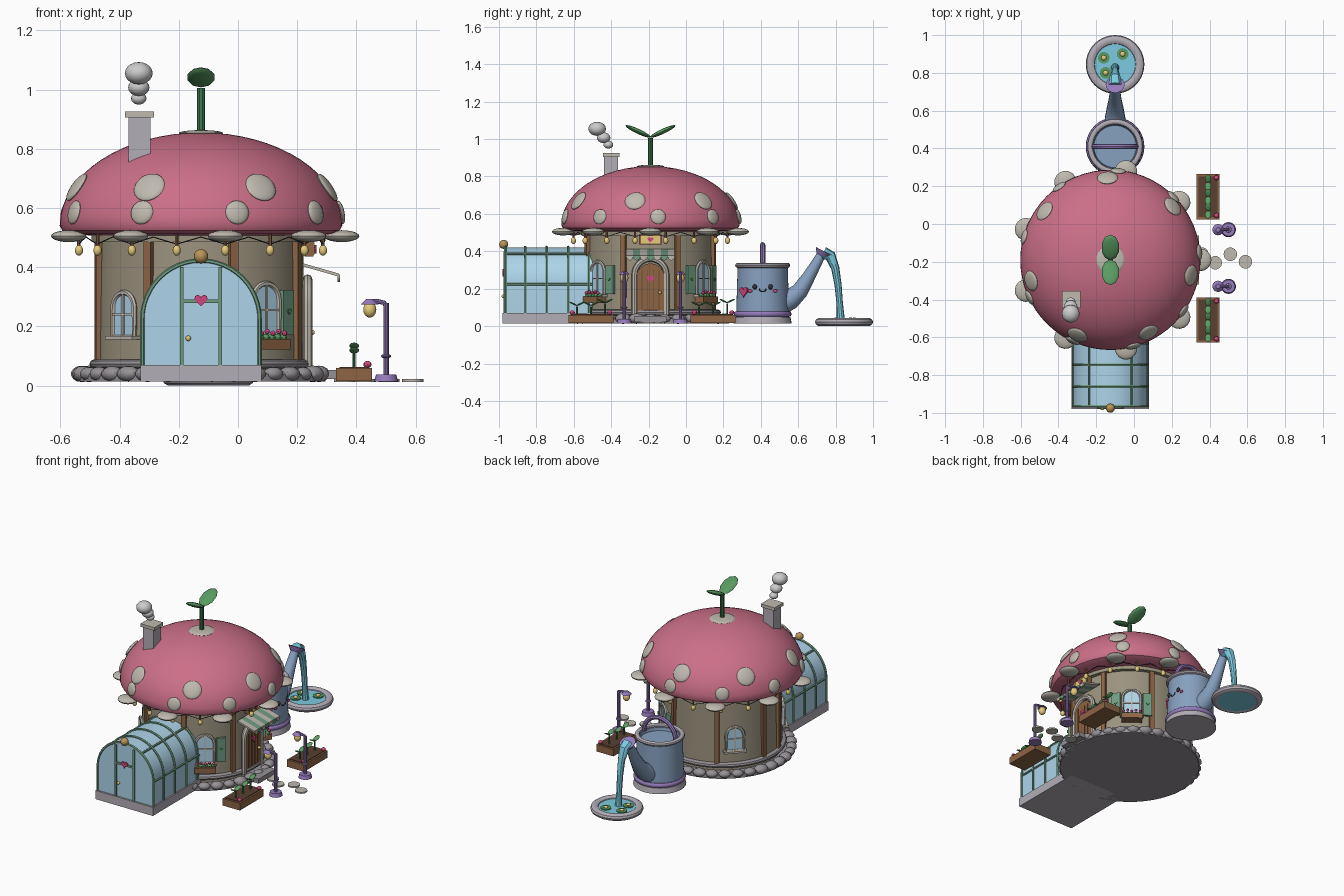
import bpy, bmesh, math, random
from math import sin, cos, pi, radians as rad
from mathutils import Matrix, Vector

if "Cube" in bpy.data.objects:
    bpy.data.objects.remove(bpy.data.objects["Cube"])
random.seed(4)
PARTS = {}
T = lambda x, y, z: Matrix.Translation((x, y, z))
RZ = lambda a: Matrix.Rotation(rad(a), 4, 'Z')
RY = lambda a: Matrix.Rotation(rad(a), 4, 'Y')
RX = lambda a: Matrix.Rotation(rad(a), 4, 'X')
I = Matrix()
CX, CY = -0.125, -0.19
PINK, CREAM, WALL, WOOD = (.6, .16, .25), (.52, .49, .43), (.33, .29, .21), (.27, .13, .06)
GREEN, LEAF, GLASS, STONE = (.16, .33, .22), (.1, .33, .12), (.42, .66, .82), (.3, .28, .3)
PURPLE, GOLD, BLUE, WATER = (.3, .2, .5), (.8, .6, .2), (.24, .35, .52), (.2, .6, .75)
HOT, DARK, GREY = (.65, .06, .2), (.03, .03, .05), (.45, .42, .47)

def part(name, color):
    if name not in PARTS:
        PARTS[name] = (bmesh.new(), color)
    return PARTS[name][0]

def ball(p, M, s, u=16, v=10):
    bmesh.ops.create_uvsphere(part(*p), u_segments=u, v_segments=v, radius=1,
                              matrix=M @ Matrix.Diagonal((*s, 1)))

def box(p, M, s):
    bmesh.ops.create_cube(part(*p), size=1, matrix=M @ Matrix.Diagonal((*s, 1)))

def grid(bm, rings, close_u, close_v, caps=False):
    n, m = len(rings), len(rings[0])
    vs = [[bm.verts.new(c) for c in r] for r in rings]
    for i in range(n if close_u else n - 1):
        for j in range(m if close_v else m - 1):
            a, b = (i + 1) % n, (j + 1) % m
            bm.faces.new((vs[i][j], vs[i][b], vs[a][b], vs[a][j]))
    if caps:
        bm.faces.new(vs[0]); bm.faces.new(vs[-1])

def lathe(p, prof, M, n=40, closed=False):
    grid(part(*p), [[M @ Vector((r * cos(2*pi*k/n), r * sin(2*pi*k/n), z)) for r, z in prof]
                    for k in range(n)], True, closed)

def cyl(p, M, r, z0, z1, n=20, r2=None):
    lathe(p, [(0, z0), (r, z0), (r if r2 is None else r2, z1), (0, z1)], M, n)

def ring(p, M, R, z, a, b, n=40):
    lathe(p, [(R + a * cos(t * pi / 5), z + b * sin(t * pi / 5)) for t in range(10)], M, n, True)

def tube(p, pts, rr, M=I, n=8, closed=False):
    pts = [Vector(q) for q in pts]
    N = len(pts)
    tan = [(pts[(i+1) % N] - pts[i-1] if closed else pts[min(i+1, N-1)] - pts[max(i-1, 0)]).normalized()
           for i in range(N)]
    k = min(range(3), key=lambda a: sum(abs(t[a]) for t in tan))
    ref, rings = Vector([float(a == k) for a in range(3)]), []
    for i, (q, t) in enumerate(zip(pts, tan)):
        r = rr[i] if isinstance(rr, (list, tuple)) else rr
        u = t.cross(ref).normalized(); w = u.cross(t)
        rings.append([M @ (q + r * (u * cos(2*pi*j/n) + w * sin(2*pi*j/n))) for j in range(n)])
    grid(part(*p), rings, closed, True, not closed)

def prism(p, out, x0, x1, M):
    grid(part(*p), [[M @ Vector((x, y, z)) for y, z in out] for x in (x0, x1)], False, True, True)

def arch(w, h, n=14):  # round-topped outline standing on z=0
    r = w / 2
    return [(r, 0)] + [(r * cos(pi*i/n), h - r + r * sin(pi*i/n)) for i in range(n + 1)] + [(-r, 0)]

def heart(p, s, M, d=.008):
    prism(p, [(s * sin(t)**3, s / 16 * (13*cos(t) - 5*cos(2*t) - 2*cos(3*t) - cos(4*t)))
              for t in [2*pi*i/24 for i in range(24)]], 0, d, M)

def wall(a, z, r=.35):  # frame on the round wall: x outward, y along wall
    return T(CX, CY, 0) @ RZ(a) @ T(r, 0, z)

def sprout(p, M, h, w, l, r):  # stem with two raised leaves along y
    cyl((p + "_stem", (.05, .2, .08)), M, r, 0, h, 10)
    for s in (-1, 1):
        ball((p + "_leaves", LEAF), M @ T(0, 0, h) @ RX(s * 25) @ T(0, s * l, .005), (w, l, w * .28), 10, 8)

H = T(CX, CY, 0)
# mushroom cap, underside and spots
cap = [(.477 * cos(t), .54 + .315 * sin(t)) for t in [pi/2 * i / 16 for i in range(17)]]
lathe(("mushroom_cap", PINK), [(.34, .505), (.44, .512), (.468, .524)] + cap, H, 64)
cyl(("cap_underside", WALL), H, .37, .485, .512, 48)
for k in range(9):
    ball(("brim_discs", CREAM), wall(k * 40, .505, .475), (.06, .06, .02))
def spot(a, z, s):
    t = math.asin((z - .54) / .315)
    tilt = math.degrees(math.atan2(sin(t) * .477, cos(t) * .315))
    ball(("cap_spots", CREAM), wall(a, z, .477 * cos(t)) @ RY(-tilt), (.014, s, s))
for k in range(7):
    spot(92 + 360 / 7 * k, .67, .055)
for k in range(9):
    spot(5 + 40 * k, .585, .041)
ball(("crown_disc", CREAM), H @ T(0, 0, .853), (.075, .075, .01), 24)
sprout("roof_sprout", H @ T(0, 0, .84), .165, .048, .075, .014)
# chimney with smoke
M = T(-.333, -.4, 0)
box(("chimney", GREY), M @ T(0, 0, .79), (.075, .075, .24))
box(("chimney_top", CREAM), M @ T(0, 0, .915), (.098, .09, .02))
for y, z, r in ((-.415, .97, .026), (-.44, 1.007, .036), (-.475, 1.055, .047)):
    ball(("smoke", (.6, .6, .6)), T(-.335, y, z), (r, r, r * .8))
# round wall, footing, stones, posts
cyl(("round_wall", WALL), H, .352, .03, .5, 64, .345)
cyl(("foundation", STONE), H, .42, .015, .04, 48)
ring(("footing_ring", STONE), H, .355, .073, .022, .017, 48)
for k in range(34):
    s = random.uniform(.85, 1.1)
    ball(("foundation_stones", STONE), wall(k * 360 / 34, .04, .405), (.034 * s, .041 * s, .026 * s), 10, 7)
for a in (24, 72, 120, 168):
    for s in (-1, 1):
        box(("wall_posts", WOOD), wall(s * a, .285), (.03, .028, .42))
# windows with boxes and shutters
def window(a, w, z, h, fancy):
    M = wall(a, z, .345)
    prism(("window_glass", GLASS), arch(w, h), 0, .012, M)
    tube(("window_frames", CREAM), [(.012, y, q) for y, q in arch(w, h)], .009, M, 6, True)
    box(("window_frames", CREAM), M @ T(.012, 0, h / 2), (.012, .007, h))
    box(("window_frames", CREAM), M @ T(.012, 0, h * .5), (.012, w, .007))
    box(("window_frames", CREAM), M @ T(.018, 0, -.003), (.035, w + .03, .012))
    if not fancy:
        return
    box(("window_boxes", WOOD), M @ T(.035, 0, -.025), (.06, .125, .035))
    for i in range(5):
        y = (i - 2) * .025
        ball(("window_box_leaves", LEAF), M @ T(.04, y, -.002), (.014, .016, .012), 8, 6)
        ball(("window_box_flowers", HOT), M @ T(.05, y, .012 + .006 * (i % 2)), (.009,) * 3, 8, 6)
    for s in (-1, 1):
        S = M @ T(.005, s * (w / 2 + .04), .005) @ RZ(s * 12)
        box(("shutters", GREEN), S @ T(0, 0, h * .43), (.016, .056, h * .84))
        heart(("shutter_hearts", LEAF), .01, S @ T(.006, 0, h * .45))
for a in (52, -52):
    window(a, .11, .165, .18, True)
for a in (137, 223):
    window(a, .105, .165, .15, False)
# door, step, sign
D = wall(0, .06, .345)
prism(("door", WOOD), arch(.15, .275), 0, .022, D)
for y in (-.045, -.015, .015, .045):
    box(("door_grooves", (.15, .07, .03)), D @ T(.021, y, .12), (.006, .004, .24))
tube(("door_frame", CREAM), [(.015, y, z) for y, z in arch(.17, .3)], .016, D)
heart(("door_heart", HOT), .02, D @ T(.022, 0, .195))
ball(("door_knob", GOLD), D @ T(.03, .05, .12), (.009,) * 3)
box(("door_step", STONE), D @ T(.06, 0, -.022), (.12, .17, .03))
box(("sign_board", WOOD), wall(0, .463, .365), (.03, .12, .055))
box(("sign_face", GOLD), wall(0, .463, .378), (.01, .1, .04))
heart(("sign_heart", HOT), .016, wall(0, .463, .382))
# striped awning
for i in range(7):
    p = ("awning_green", GREEN) if i % 2 else ("awning_cream", CREAM)
    M = wall(0, .408, .345) @ T(0, (i - 3) * .037, 0)
    box(p, M @ RY(16) @ T(.062, 0, 0), (.125, .037, .01))
    prism(p, [(.0185 * cos(t), .024 * sin(t)) for t in [-pi * j / 8 for j in range(9)]], .116, .124, M @ T(0, 0, -.033))
# hanging bulbs
for k in range(16):
    M = wall(11.25 + 22.5 * k, 0, .42)
    cyl(("bulb_sockets", WOOD), M, .006, .468, .515, 8)
    ball(("bulbs", GOLD), M @ T(0, 0, .457), (.014, .014, .018), 12, 8)
tube(("bulb_wire", DARK), [wall(5.625 * k, .49 + .012 * cos(k * pi / 2), .42).translation for k in range(64)], .002, I, 5, True)
# greenhouse
G = T(CX, -.5, 0) @ RZ(-90)
box(("greenhouse_base", GREY), T(CX, -.735, .0425), (.41, .49, .055))
prism(("greenhouse_glass", GLASS), arch(.392, .35, 24), 0, .468, G @ T(0, 0, .07))
for x in (.02, .13, .245, .36, .465):
    tube(("greenhouse_ribs", GREEN), [(x, y, z + .07) for y, z in arch(.395, .352, 24)], .008, G, 6)
for a in (0, 55, 125, 180):
    y, z = .197 * cos(rad(a)), .224 + .197 * sin(rad(a))
    tube(("greenhouse_rails", GREEN), [(0, y, z), (.468, y, z)], .007, G, 6)
for y in (-.065, .065):
    box(("greenhouse_door_bars", GREEN), G @ T(.47, y, .235), (.012, .012, .33))
box(("greenhouse_door_bars", GREEN), G @ T(.47, 0, .285), (.012, .13, .011))
heart(("greenhouse_heart", HOT), .022, G @ T(.472, 0, .29))
ball(("greenhouse_knob", GOLD), G @ T(.477, -.043, .16), (.009,) * 3)
ball(("greenhouse_finial", (.5, .3, .1)), G @ T(.475, 0, .437), (.024,) * 3)
# ground planters, lamps, stepping stones
for y in (.145, -.508):
    M = T(.392, y, 0)
    box(("planter_boxes", WOOD), M @ T(0, 0, .038), (.122, .24, .045))
    box(("planter_soil", (.1, .05, .03)), M @ T(0, 0, .06), (.1, .215, .008))
    for k in (-1, 0, 1):
        sprout("planter_sprout", M @ T(0, k * .075, .06), .045 + .015 * (k == 1), .017, .024, .005)
    for k in (-1, 1):
        ball(("planter_flowers", HOT), M @ T(.045, k * .1, .072), (.014, .014, .012), 8, 6)
for y in (-.03, -.33):
    M = T(.5, y, 0)
    p = ("lamp_posts", PURPLE)
    cyl(p, M, .04, .015, .038, 20, .034)
    cyl(p, M, .009, .03, .28, 10)
    ring(p, M, .009, .1, .008, .006, 16)
    tube(p, [(0, 0, .265), (-.006, 0, .28), (-.025, 0, .284), (-.055, 0, .284)], .008, M)
    cyl(p, M @ T(-.055, 0, 0), .03, .275, .292, 16, .012)
    ball(("lamp_lights", GOLD), M @ T(-.055, 0, .257), (.022, .022, .027))
for x, y in ((.36, -.16), (.43, -.205), (.51, -.16), (.59, -.2)):
    cyl(("stepping_stones", CREAM), T(x, y, 0), .036, .013, .022, 14)
# watering can
W = T(-.1, .41, 0)
lathe(("can_body", BLUE), [(0, .05), (.142, .05), (.134, .32), (.115, .32), (.112, .3), (0, .3)], W, 48)
cyl(("can_base", GREY), W, .155, .015, .05, 40, .148)
ring(("can_bands", PURPLE), W, .142, .065, .012, .015)
ring(("can_rim", GREY), W, .132, .325, .015, .014)
tube(("can_handle", PURPLE), [(.112 * cos(t), 0, .325 + .11 * sin(t)) for t in [pi * i / 16 for i in range(17)]], .014, W)
tube(("can_spout", BLUE), [(0, .1, .12), (0, .15, .145), (0, .2, .19), (0, .25, .27), (0, .315, .385)],
     [.06, .055, .045, .034, .024], W, 14)
cyl(("spout_rose", PURPLE), T(-.1, .725, .375) @ RX(-28), .03, 0, .028, 20, .05)
for y in (-.042, .042):
    ball(("can_eyes", DARK), W @ T(.132, y, .21), (.01, .012, .014))
    ball(("can_cheeks", HOT), W @ T(.127, y * 1.6, .188), (.006, .012, .009))
tube(("can_smile", DARK), [(.138, .018 * cos(t), .2 + .016 * sin(t)) for t in [-pi * i / 8 for i in range(9)]], .003, W, 6)
heart(("can_heart", HOT), .03, W @ RZ(-46) @ T(.133, 0, .185), .012)
# pouring water, pond and lily pads
tube(("water_stream", WATER), [(-.1, .735, .39), (-.1, .772, .375), (-.1, .798, .31), (-.1, .813, .22), (-.1, .822, .12), (-.1, .828, .03)],
     [.035, .03, .022, .019, .017, .022], I, 10)
P = T(-.1, .845, 0)
ring(("pond_rim", GREY), P, .13, .022, .025, .022)
cyl(("pond_water", WATER), P, .125, .004, .03, 40)
for x, y in ((-.16, .88), (-.06, .9), (-.15, .8)):
    cyl(("lily_pads", LEAF), T(x, y, 0), .031, .028, .036, 16)
    ball(("lily_flowers", GOLD), T(x, y, .038), (.014, .014, .008), 10, 6)

# turn every collected part into an object
for name, (bm, col) in PARTS.items():
    bmesh.ops.remove_doubles(bm, verts=bm.verts[:], dist=1e-5)
    bmesh.ops.recalc_face_normals(bm, faces=bm.faces[:])
    me = bpy.data.meshes.new(name)
    bm.to_mesh(me); bm.free()
    mat = bpy.data.materials.new(name)
    mat.diffuse_color = (*col, 1)
    mat.use_nodes = True
    mat.node_tree.nodes["Principled BSDF"].inputs["Base Color"].default_value = mat.diffuse_color
    me.materials.append(mat)
    ob = bpy.data.objects.new(name, me)
    bpy.context.collection.objects.link(ob)
    ob.select_set(True)
    bpy.context.view_layer.objects.active = ob
bpy.ops.object.shade_smooth_by_angle(angle=rad(35))
